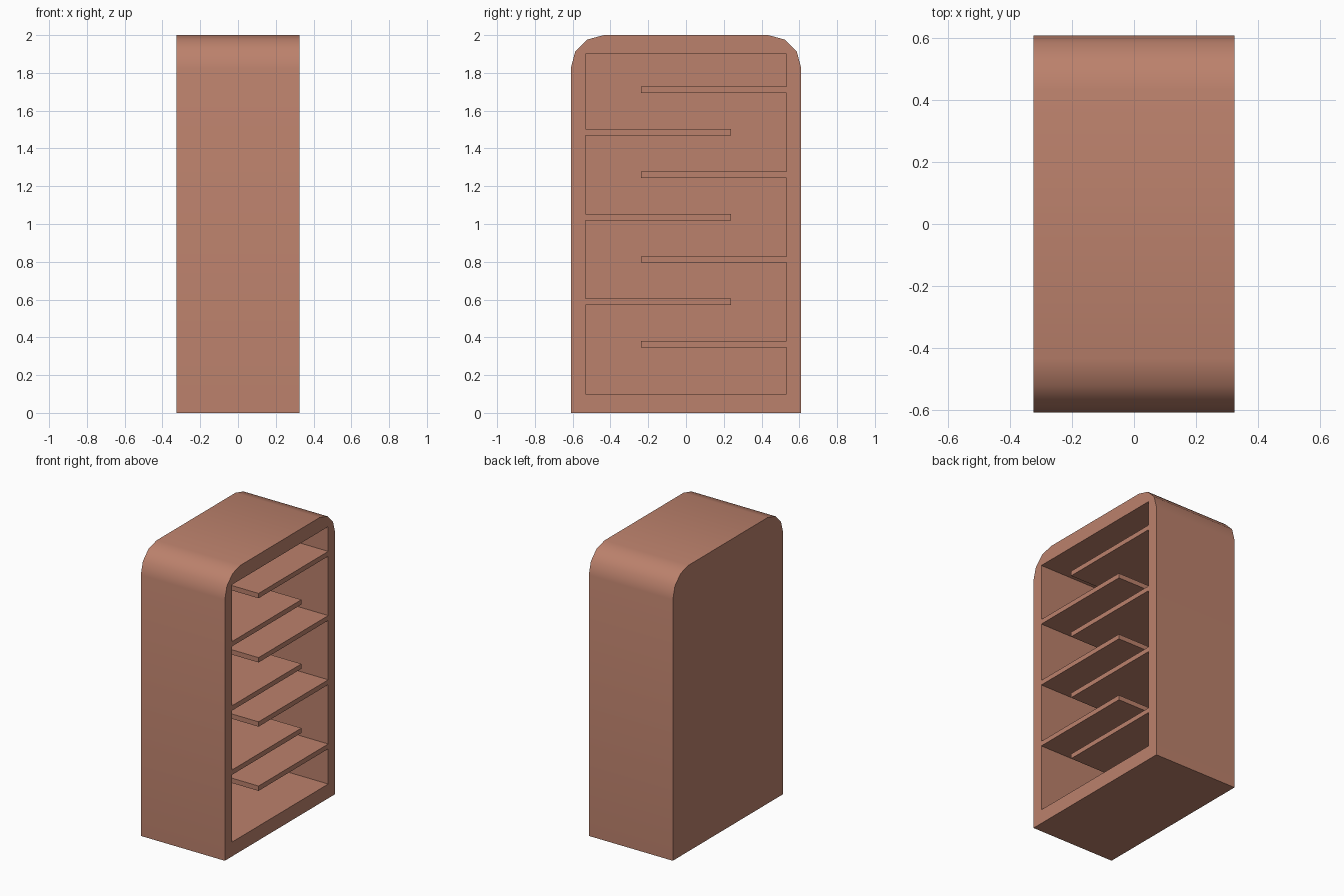
import bpy, bmesh, math

if "Cube" in bpy.data.objects:
    bpy.data.objects.remove(bpy.data.objects["Cube"])

# One warm brown for the whole cabinet
brown = bpy.data.materials.new("warm_brown")
brown.diffuse_color = (0.50, 0.22, 0.15, 1.0)
brown.use_nodes = True
brown.node_tree.nodes["Principled BSDF"].inputs["Base Color"].default_value = brown.diffuse_color

X, Y, Z, R = 0.325, 0.61, 2.0, 0.175          # half depth, half width, height, corner radius
IN_Y0, IN_Y1, IN_Z0, IN_Z1 = -0.533, 0.533, 0.10, 1.90
BACK = -0.25                                   # inner face of the back panel


def add_object(name, bm):
    bmesh.ops.recalc_face_normals(bm, faces=bm.faces)
    mesh = bpy.data.meshes.new(name)
    bm.to_mesh(mesh)
    bm.free()
    mesh.materials.append(brown)
    obj = bpy.data.objects.new(name, mesh)
    bpy.context.collection.objects.link(obj)
    return obj


def prism(name, profile, x0, x1):
    """Extrude a (y, z) profile along x."""
    bm = bmesh.new()
    face = bm.faces.new([bm.verts.new((x0, y, z)) for y, z in profile])
    ext = bmesh.ops.extrude_face_region(bm, geom=[face])
    verts = [v for v in ext["geom"] if isinstance(v, bmesh.types.BMVert)]
    bmesh.ops.translate(bm, verts=verts, vec=(x1 - x0, 0, 0))
    return add_object(name, bm)


def rect(y0, y1, z0, z1):
    return [(y0, z0), (y1, z0), (y1, z1), (y0, z1)]


# Carcass: upright body with rounded top corners
right = [(Y - R + R * math.cos(math.radians(a)), Z - R + R * math.sin(math.radians(a)))
         for a in (0, 30, 60, 90)]
left = [(-y, z) for y, z in reversed(right)]
carcass = prism("cabinet_carcass", [(-Y, 0), (Y, 0)] + right + left, -X, X)

# Hollow out the open side
cutter = prism("cavity_cutter", rect(IN_Y0, IN_Y1, IN_Z0, IN_Z1), BACK, X + 0.1)
cutter.hide_render = True
mod = carcass.modifiers.new("cavity", "BOOLEAN")
mod.operation = "DIFFERENCE"
mod.solver = "EXACT"
mod.object = cutter
bpy.context.view_layer.objects.active = carcass
carcass.select_set(True)
bpy.ops.object.modifier_apply(modifier=mod.name)
bpy.data.objects.remove(cutter, do_unlink=True)
bpy.ops.object.shade_smooth_by_angle(angle=math.radians(40))

# Seven staggered shelves, alternating between the two side walls
for i in range(7):
    z = 0.363 + i * 0.2245
    y0, y1 = (-0.237, IN_Y1) if i % 2 == 0 else (IN_Y0, 0.237)
    prism(f"shelf_{i + 1}", rect(y0, y1, z - 0.017, z + 0.017), BACK, X)
